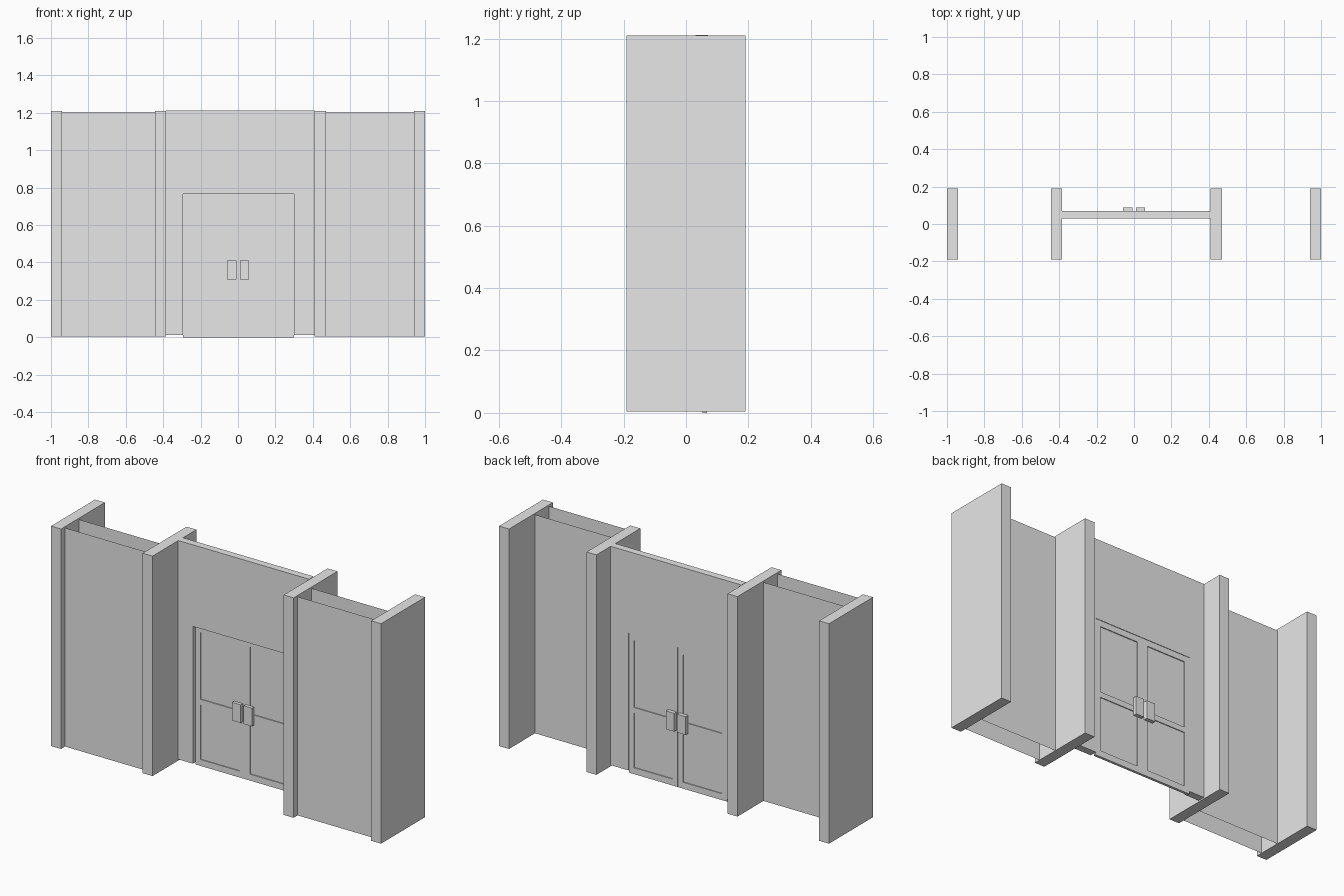
import bpy
import bmesh

old = bpy.data.objects.get("Cube")
if old:
    bpy.data.objects.remove(old, do_unlink=True)

GREY = (0.8, 0.8, 0.8, 1.0)
mat = bpy.data.materials.new("plain_grey")
mat.use_nodes = True
mat.diffuse_color = GREY
mat.node_tree.nodes["Principled BSDF"].inputs["Base Color"].default_value = GREY


def finish(name, bm):
    mesh = bpy.data.meshes.new(name)
    bm.to_mesh(mesh)
    bm.free()
    mesh.materials.append(mat)
    obj = bpy.data.objects.new(name, mesh)
    bpy.context.collection.objects.link(obj)
    return obj


def slab(name, outline, y0, y1):
    """Extrude an outline in the x-z plane from y0 to y1; flat sheet if equal."""
    bm = bmesh.new()
    face = bm.faces.new([bm.verts.new((x, y0, z)) for x, z in outline])
    if y1 > y0:
        ext = bmesh.ops.extrude_face_region(bm, geom=[face])
        moved = [v for v in ext["geom"] if isinstance(v, bmesh.types.BMVert)]
        bmesh.ops.translate(bm, verts=moved, vec=(0, y1 - y0, 0))
        bmesh.ops.recalc_face_normals(bm, faces=bm.faces)
    return finish(name, bm)


def box(name, x, y, z):
    outline = [(x[0], z[0]), (x[1], z[0]), (x[1], z[1]), (x[0], z[1])]
    return slab(name, outline, y[0], y[1])


# Four deep pillars
BASE, TOP = 0.005, 1.21
PILLAR_W = 0.06
pillars = {"right_outer": -1.0, "right_inner": -0.445,
           "left_inner": 0.41, "left_outer": 0.94}
for label, x in pillars.items():
    box(label + "_pillar", (x, x + PILLAR_W), (-0.19, 0.19), (BASE, TOP))

# Paired thin sheets filling each side bay, open at top and bottom
for side, x0, x1 in (("right", -0.94, -0.445), ("left", 0.47, 0.94)):
    for label, y in (("front", -0.155), ("back", -0.035)):
        box(f"{side}_{label}_sheet", (x0, x1), (y, y), (BASE, 1.203))

# Central wall with a doorway
D0, D1, DTOP = -0.295, 0.30, 0.765
W0, W1, WBASE, WTOP = -0.385, 0.41, 0.013, 1.212
slab("central_wall",
     [(W0, WBASE), (D0, WBASE), (D0, DTOP), (D1, DTOP),
      (D1, WBASE), (W1, WBASE), (W1, WTOP), (W0, WTOP)], 0.03, 0.07)

# Double door: stiles, rails and recessed panels
FRAME_Y, PANEL_Y = (0.053, 0.067), (0.058, 0.062)
STILE = 0.031
MID = (D0 + D1) / 2
GAP = 0.001
rails = {"bottom": (0.0, 0.035), "middle": (0.335, 0.365), "top": (0.732, DTOP)}
for side, x0, x1 in (("right", D0, MID - GAP), ("left", MID + GAP, D1)):
    inner = (x0 + STILE, x1 - STILE)
    box(side + "_door_stile_a", (x0, inner[0]), FRAME_Y, (0, DTOP))
    box(side + "_door_stile_b", (inner[1], x1), FRAME_Y, (0, DTOP))
    for label, z in rails.items():
        box(f"{side}_door_{label}_rail", inner, FRAME_Y, z)
    box(side + "_door_lower_panel", inner, PANEL_Y, (rails["bottom"][1], rails["middle"][0]))
    box(side + "_door_upper_panel", inner, PANEL_Y, (rails["middle"][1], rails["top"][0]))

# Push plates on both faces of the doors
for side, x0, x1 in (("right", -0.06, -0.008), ("left", 0.01, 0.06)):
    for label, y in (("front", (0.035, FRAME_Y[0])), ("back", (FRAME_Y[1], 0.088))):
        box(f"{side}_{label}_push_plate", (x0, x1), y, (0.31, 0.41))

# Thin strip closing the seam between the door leaves
box("door_seam", (MID - GAP, MID + GAP), PANEL_Y, (0, DTOP))
